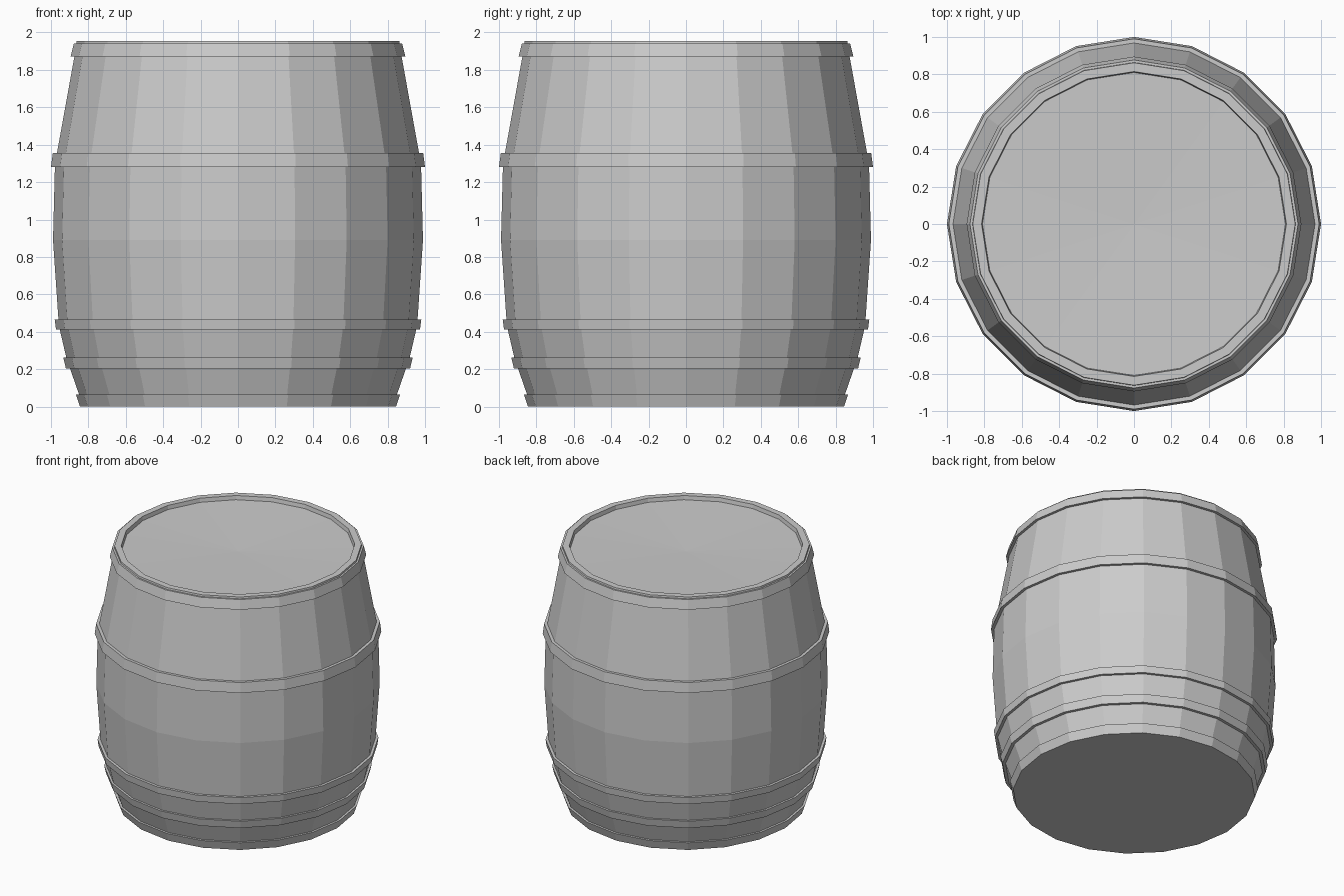
import bpy, bmesh
from math import sin, cos, tau

if "Cube" in bpy.data.objects:
    bpy.data.objects.remove(bpy.data.objects["Cube"])

SIDES = 20


def lathe(name, profile, closed=False):
    """Spin (radius, z) points round z; radius 0 becomes a single pole."""
    bm = bmesh.new()
    rings = []
    for r, z in profile:
        if r == 0:
            rings.append([bm.verts.new((0, 0, z))] * SIDES)
        else:
            rings.append([bm.verts.new((r * cos(tau * i / SIDES), r * sin(tau * i / SIDES), z))
                          for i in range(SIDES)])
    pairs = list(zip(rings, rings[1:]))
    if closed:
        pairs.append((rings[-1], rings[0]))
    for a, b in pairs:
        for i in range(SIDES):
            j = (i + 1) % SIDES
            bm.faces.new(list(dict.fromkeys((a[i], a[j], b[j], b[i]))))
    bmesh.ops.recalc_face_normals(bm, faces=bm.faces)
    mesh = bpy.data.meshes.new(name)
    bm.to_mesh(mesh)
    bm.free()
    obj = bpy.data.objects.new(name, mesh)
    bpy.context.collection.objects.link(obj)
    return obj


# Bulging staves with raised rim and recessed, slightly dished lid
lathe("barrel_body", [
    (0, 0), (0.83, 0), (0.85, 0.065), (0.898, 0.203), (0.918, 0.262),
    (0.953, 0.412), (0.96, 0.465), (0.989, 0.89), (0.979, 1.28),
    (0.968, 1.355), (0.875, 1.87), (0.862, 1.955),
    (0.815, 1.955), (0.81, 1.925), (0, 1.905)])

# Hoops: bottom z, top z, outer radius at bottom and top
hoops = {
    "foot_hoop": (0.0, 0.065, 0.845, 0.867),
    "lower_hoop": (0.203, 0.262, 0.92, 0.934),
    "belly_hoop": (0.412, 0.465, 0.973, 0.98),
    "upper_hoop": (1.28, 1.356, 1.0, 0.99),
    "top_hoop": (1.872, 1.942, 0.895, 0.877),
}
for name, (z0, z1, r0, r1) in hoops.items():
    lathe(name, [(r0 - 0.04, z0), (r0, z0), (r1, z1), (r1 - 0.04, z1)], closed=True)
